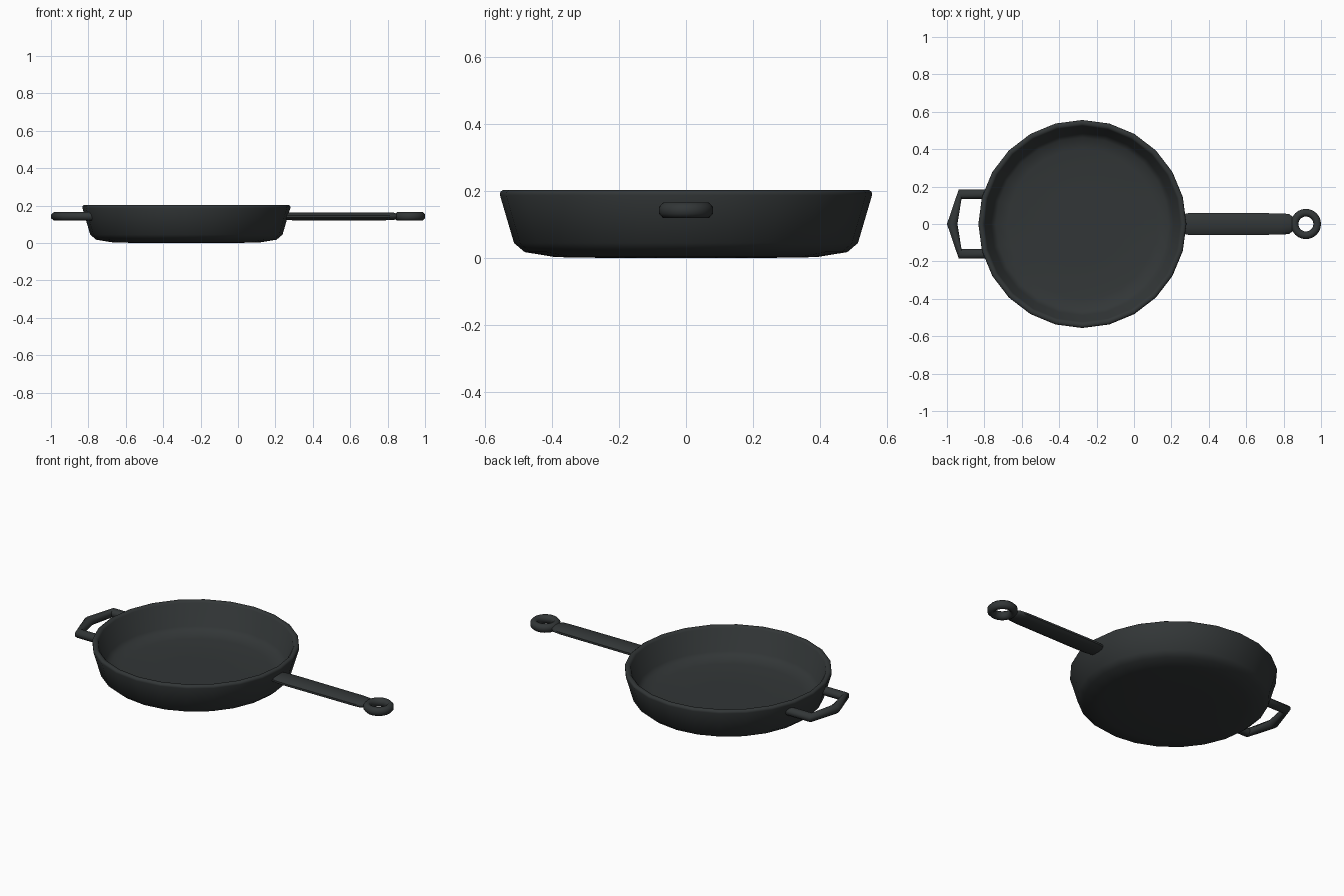
import bpy, bmesh
from math import sin, cos, pi
from mathutils import Vector

if "Cube" in bpy.data.objects:
    bpy.data.objects.remove(bpy.data.objects["Cube"])

iron = bpy.data.materials.new("dark_iron")
iron.diffuse_color = (0.032, 0.037, 0.038, 1)
iron.use_nodes = True
iron.node_tree.nodes["Principled BSDF"].inputs["Base Color"].default_value = iron.diffuse_color


def loft(name, rings, closed=False, angle=50):
    """Skin a list of equal-length point rings, capped or joined end to end."""
    bm = bmesh.new()
    vs = [[bm.verts.new(p) for p in ring] for ring in rings]
    n = len(vs[0])
    pairs = list(zip(vs, vs[1:]))
    if closed:
        pairs.append((vs[-1], vs[0]))
    for a, b in pairs:
        for i in range(n):
            j = (i + 1) % n
            bm.faces.new((a[i], a[j], b[j], b[i]))
    if not closed:
        bm.faces.new(vs[0])
        bm.faces.new(vs[-1])
    bmesh.ops.recalc_face_normals(bm, faces=bm.faces)
    me = bpy.data.meshes.new(name)
    bm.to_mesh(me)
    bm.free()
    me.materials.append(iron)
    ob = bpy.data.objects.new(name, me)
    bpy.context.collection.objects.link(ob)
    bpy.ops.object.select_all(action='DESELECT')
    ob.select_set(True)
    bpy.context.view_layer.objects.active = ob
    bpy.ops.object.shade_smooth_by_angle(angle=angle * pi / 180)
    return ob


def section(outer, inner, half_h, z=0.143, n=8):
    """Rounded cross-section spanning two plan points."""
    o, i = Vector((*outer, z)), Vector((*inner, z))
    mid, half = (o + i) / 2, (o - i) / 2
    s = 1 / cos(pi / n)
    ring = []
    for k in range(n):
        a = 2 * pi * (k + 0.5) / n
        ring.append(mid + half * cos(a) * s + Vector((0, 0, half_h * sin(a) * s)))
    return ring


# Pan body: 24-sided lathe, outside from the base up, then down the inside
CX, SIDES = -0.276, 24
profile = [(0.20, 0.0), (0.39, 0.003), (0.482, 0.018), (0.514, 0.045),
           (0.556, 0.188), (0.555, 0.198), (0.547, 0.204), (0.533, 0.203),
           (0.524, 0.194), (0.488, 0.072), (0.462, 0.050), (0.40, 0.040),
           (0.20, 0.038)]
loft("pan_body", [[(CX + r * cos(2 * pi * k / SIDES), r * sin(2 * pi * k / SIDES), z)
                   for k in range(SIDES)] for r, z in profile])

# Long handle: flattened bar with rounded ends
bar = [(0.25, 0.05, 0.019), (0.29, 0.058, 0.021), (0.36, 0.060, 0.021),
       (0.79, 0.057, 0.021), (0.83, 0.053, 0.020), (0.852, 0.036, 0.014)]
loft("long_handle", [section((x, w), (x, -w), h, n=12) for x, w, h in bar])

# Hanging ring at the handle's end
HX = 0.919
ring = []
for k in range(24):
    c, s = cos(2 * pi * k / 24), sin(2 * pi * k / 24)
    ring.append(section((HX + 0.081 * c, 0.081 * s), (HX + 0.040 * c, 0.040 * s), 0.023))
loft("hanging_ring", ring, closed=True)

# Helper handle: angular mitred loop on the opposite side
half_loop = [((-0.77, 0.185), (-0.77, 0.135)), ((-0.937, 0.185), (-0.922, 0.135))]
mirrored = [((o[0], -o[1]), (i[0], -i[1])) for o, i in reversed(half_loop)]
loop = half_loop + [((-1.0, 0), (-0.944, 0))] + mirrored
loft("helper_handle", [section(o, i, 0.023) for o, i in loop])
